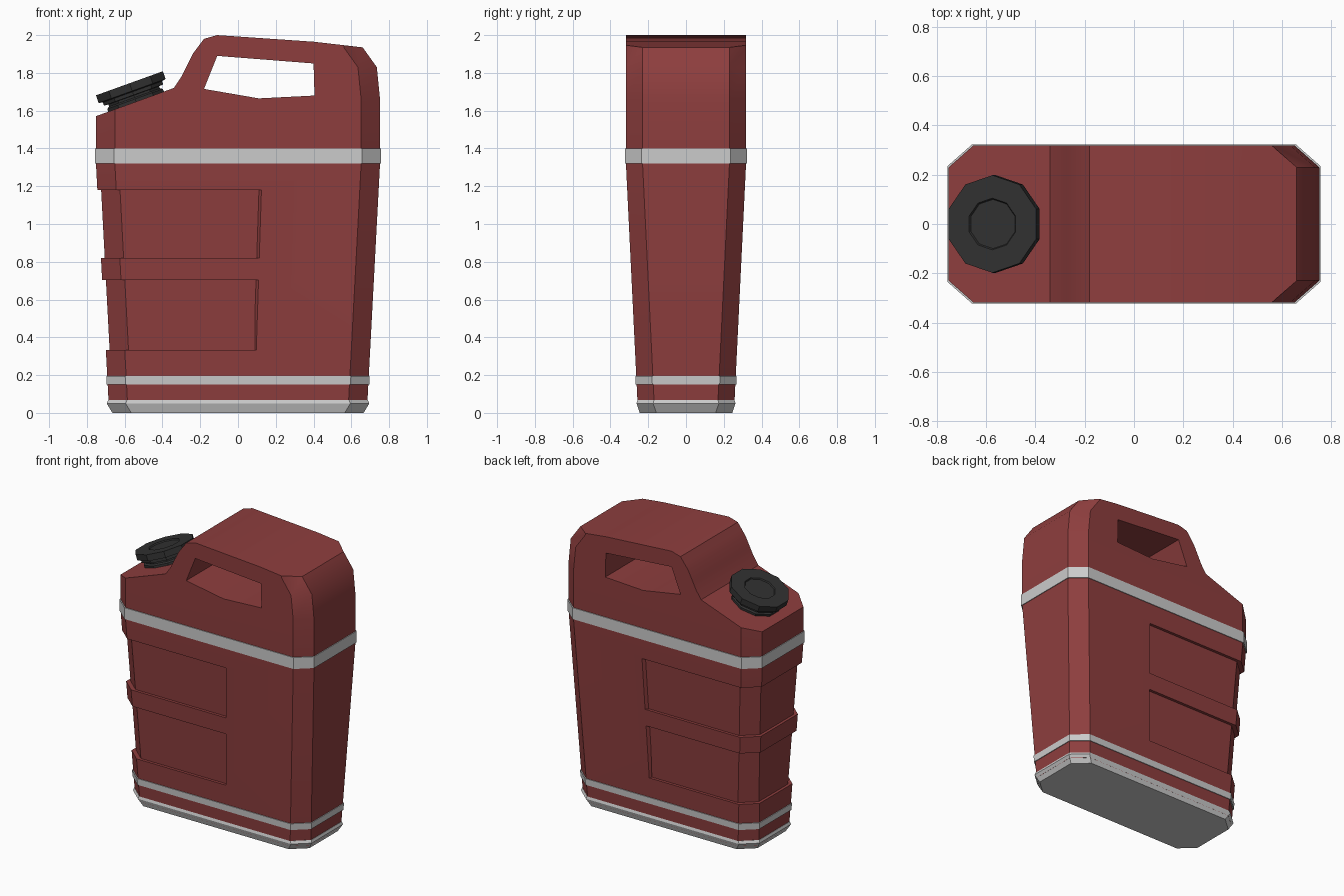
import bpy, bmesh, math
from mathutils import Matrix, Vector

if "Cube" in bpy.data.objects:
    bpy.data.objects.remove(bpy.data.objects["Cube"])


def material(name, rgb):
    m = bpy.data.materials.new(name)
    m.diffuse_color = (*rgb, 1)
    m.use_nodes = True
    m.node_tree.nodes["Principled BSDF"].inputs["Base Color"].default_value = m.diffuse_color
    return m


def loft(name, rings, mat=None):
    """Skin a list of closed rings and cap both ends."""
    bm = bmesh.new()
    vr = [[bm.verts.new(p) for p in r] for r in rings]
    n = len(rings[0])
    for a, b in zip(vr, vr[1:]):
        for i in range(n):
            j = (i + 1) % n
            bm.faces.new((a[i], a[j], b[j], b[i]))
    bm.faces.new(vr[0])
    bm.faces.new(vr[-1])
    bmesh.ops.recalc_face_normals(bm, faces=bm.faces)
    me = bpy.data.meshes.new(name)
    bm.to_mesh(me)
    bm.free()
    ob = bpy.data.objects.new(name, me)
    bpy.context.collection.objects.link(ob)
    if mat:
        me.materials.append(mat)
    return ob


def octagon(z, hx, hy, right=None, cx=0.10, cy=0.088):
    """Rectangle with cut corners; right overrides the +x extent."""
    r = hx if right is None else right
    return [(r, -hy + cy, z), (r, hy - cy, z), (r - cx, hy, z), (-hx + cx, hy, z),
            (-hx, hy - cy, z), (-hx, -hy + cy, z), (-hx + cx, -hy, z), (r - cx, -hy, z)]


def prism(name, pts, hy):
    return loft(name, [[(x, y, z) for x, z in pts] for y in (-hy, hy)])


def boolean(ob, cutter, op):
    cutter.hide_render = True
    m = ob.modifiers.new("bool", 'BOOLEAN')
    m.operation, m.object, m.solver = op, cutter, 'EXACT'
    bpy.context.view_layer.objects.active = ob
    bpy.ops.object.modifier_apply(modifier=m.name)
    bpy.data.objects.remove(cutter)


def half(z, off=0.0):
    """Half width and depth of the tapered wall at height z."""
    t = min(max(z / 1.32, 0), 1)
    return 0.682 + 0.070 * t + off, 0.254 + 0.064 * t + off


red = material("red", (0.27, 0.048, 0.048))
black = material("black", (0.03, 0.03, 0.03))

# Body: tapered octagonal loft with rounded rear shoulder
rings = [octagon(z, *half(z)) for z in (0.03, 1.32, 1.66)]
rings += [octagon(z, *half(z), right=r) for z, r in ((1.83, 0.735), (1.935, 0.66), (2.1, 0.66))]
body = loft("can_body", rings)

# Side outline trims the top into spout slope and handle
outline = [(-1, -0.1), (1, -0.1), (1, 1.89), (0.66, 1.935), (0.4, 1.965), (-0.11, 2.0),
           (-0.18, 1.98), (-0.24, 1.90), (-0.30, 1.78), (-0.34, 1.72), (-1, 1.481)]
boolean(body, prism("outline_cutter", outline, 0.6), 'INTERSECT')

# Handle opening
hole = [(-0.18, 1.715), (0.11, 1.665), (0.405, 1.68), (0.40, 1.85), (-0.11, 1.89)]
boolean(body, prism("handle_cutter", hole, 0.6), 'DIFFERENCE')

# Two recessed panels wrapping around the spout end
for z0, z1 in ((0.333, 0.703), (0.82, 1.18)):
    ends = ((-0.5, 0.25), (-0.26, 0.09), (0.26, 0.09), (0.5, 0.25))
    cut = loft("panel_cutter", [[(-1, y, z0), (x, y, z0), (x, y, z1), (-1, y, z1)] for y, x in ends])
    core = loft("core_cutter", [octagon(z, *half(z, -0.02)) for z in (0.03, 1.3)])
    boolean(cut, core, 'DIFFERENCE')
    boolean(body, cut, 'DIFFERENCE')
body.data.materials.clear()
body.data.materials.append(red)

# Grey bands and foot
for name, z0, z1, off in (("upper_band", 1.32, 1.40, 0.005), ("lower_band", 0.15, 0.195, 0.005)):
    loft(name, [octagon(z, *half(z, off)) for z in (z0, z1)])
loft("base_foot", [octagon(0, 0.665, 0.245), octagon(0.05, 0.695, 0.262), octagon(0.068, 0.688, 0.257)])

# Ten-sided screw cap on the sloped spout
profile = [(0.165, -0.02), (0.165, 0.015), (0.15, 0.023), (0.15, 0.035), (0.175, 0.037),
           (0.175, 0.055), (0.198, 0.06), (0.198, 0.103), (0.105, 0.103), (0.10, 0.095)]
tilt = Matrix.Translation((-0.54, 0, 1.648)) @ Matrix.Rotation(-math.radians(19.8), 4, 'Y')
cap_rings = []
for r, h in profile:
    angles = [math.pi / 2 + i * math.tau / 10 for i in range(10)]
    cap_rings.append([tilt @ Vector((r * math.cos(a), r * math.sin(a), h)) for a in angles])
loft("screw_cap", cap_rings, black)

# Soften shallow edges of the body only
bpy.ops.object.select_all(action='DESELECT')
body.select_set(True)
bpy.context.view_layer.objects.active = body
bpy.ops.object.shade_smooth_by_angle(angle=math.radians(30))
